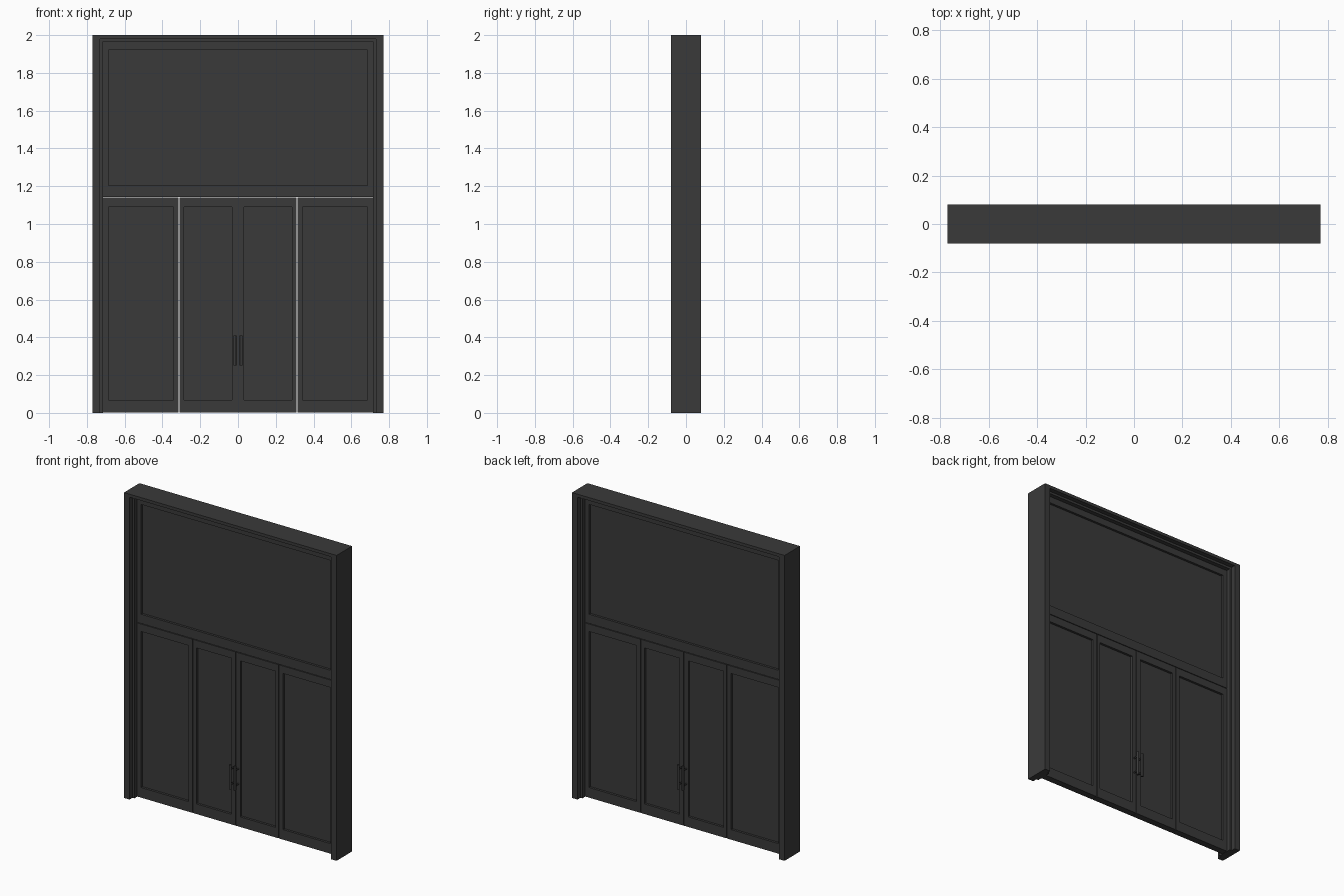
import bpy, bmesh

if "Cube" in bpy.data.objects:
    bpy.data.objects.remove(bpy.data.objects["Cube"])

W, H, D = 0.77, 2.0, 0.08      # half width, height, half depth
LEAF, GLASS = 0.022, 0.007     # half thickness of leaf frame and pane

mat = bpy.data.materials.new("dark_metal")
mat.diffuse_color = (0.042, 0.042, 0.042, 1)
mat.use_nodes = True
mat.node_tree.nodes["Principled BSDF"].inputs["Base Color"].default_value = mat.diffuse_color


def finish(bm, name):
    bmesh.ops.recalc_face_normals(bm, faces=bm.faces)
    me = bpy.data.meshes.new(name)
    bm.to_mesh(me)
    bm.free()
    me.materials.append(mat)
    ob = bpy.data.objects.new(name, me)
    bpy.context.collection.objects.link(ob)
    return ob


def portal(name, xo, zo, xi, zi, d):
    """Upside-down U frame, extruded through the depth."""
    bm = bmesh.new()
    pts = [(-xo, 0), (-xo, zo), (xo, zo), (xo, 0),
           (xi, 0), (xi, zi), (-xi, zi), (-xi, 0)]
    f = bm.faces.new([bm.verts.new((x, -d, z)) for x, z in pts])
    r = bmesh.ops.extrude_face_region(bm, geom=[f])
    vs = [g for g in r["geom"] if isinstance(g, bmesh.types.BMVert)]
    bmesh.ops.translate(bm, verts=vs, vec=(0, 2 * d, 0))
    return finish(bm, name)


def leaf(name, outer, inner):
    """Framed leaf with a recessed pane on both faces; rects are x0, x1, z0, z1."""
    bm = bmesh.new()
    chain = [(inner, -GLASS), (inner, -LEAF), (outer, -LEAF),
             (outer, LEAF), (inner, LEAF), (inner, GLASS)]
    loops = []
    for (x0, x1, z0, z1), y in chain:
        loops.append([bm.verts.new((x, y, z)) for x, z in
                      ((x0, z0), (x1, z0), (x1, z1), (x0, z1))])
    for a, b in zip(loops, loops[1:]):
        for i in range(4):
            j = (i + 1) % 4
            bm.faces.new((a[i], a[j], b[j], b[i]))
    bm.faces.new(loops[0])
    bm.faces.new(loops[-1])
    return finish(bm, name)


def mirrored(r, s):
    return r if s > 0 else (-r[1], -r[0], r[2], r[3])


def rod(name, loc, radius, length, rot=(0, 0, 0)):
    bpy.ops.mesh.primitive_cylinder_add(vertices=16, radius=radius, depth=length,
                                        location=loc, rotation=rot)
    ob = bpy.context.object
    ob.name = name
    ob.data.materials.append(mat)
    bpy.ops.object.shade_smooth_by_angle()


# Stepped surround
portal("outer_frame", W, H, 0.73, 1.98, D)
portal("inner_frame", 0.73, 1.98, 0.716, 1.965, 0.05)

# Large upper light
leaf("upper_panel", (-0.716, 0.716, 1.143, 1.965), (-0.686, 0.686, 1.203, 1.922))

# Side lights, double doors and their pull handles
for s, side in ((-1, "left"), (1, "right")):
    leaf("side_panel_" + side,
         mirrored((0.314, 0.716, 0.002, 1.139), s),
         mirrored((0.342, 0.686, 0.068, 1.09), s))
    leaf("door_" + side,
         mirrored((0.001, 0.309, 0.002, 1.139), s),
         mirrored((0.032, 0.286, 0.068, 1.09), s))
    for f, face in ((-1, "front"), (1, "back")):
        tag = "_" + side + "_" + face
        x, y = s * 0.017, f * 0.055
        rod("handle_bar" + tag, (x, y, 0.33), 0.008, 0.16)
        for z in (0.28, 0.38):
            rod("handle_post" + tag, (x, f * 0.037, z), 0.005, 0.034, (1.5708, 0, 0))
